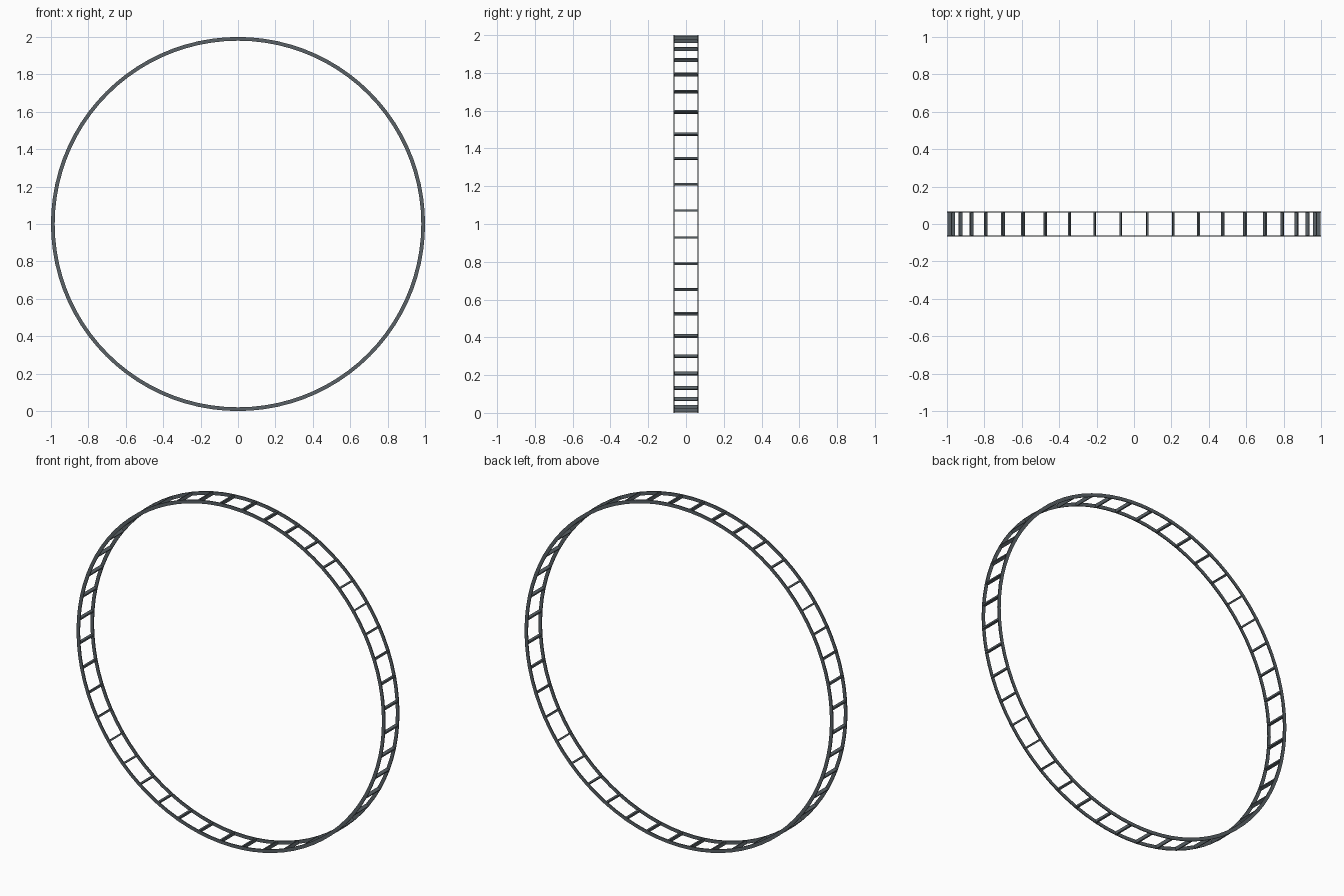
import bpy, bmesh, math
from mathutils import Matrix

if "Cube" in bpy.data.objects:
    bpy.data.objects.remove(bpy.data.objects["Cube"])

N = 44                    # rungs around the hoop
R_OUT, R_IN = 1.0, 0.98   # hoop radii
HALF_W = 0.067            # half width in y
RAIL_T = 0.005            # rail thickness in y
RUNG_T = 0.010            # rung thickness along the hoop

steel = bpy.data.materials.new("dark slate")
steel.diffuse_color = (0.10, 0.12, 0.133, 1)
steel.use_nodes = True
steel.node_tree.nodes["Principled BSDF"].inputs["Base Color"].default_value = steel.diffuse_color


def finish(name, bm):
    bmesh.ops.recalc_face_normals(bm, faces=bm.faces)
    me = bpy.data.meshes.new(name)
    bm.to_mesh(me)
    bm.free()
    me.materials.append(steel)
    ob = bpy.data.objects.new(name, me)
    bpy.context.collection.objects.link(ob)
    return ob


# Flat ring rails, front and back
def rail(name, y0, y1, seg=88):
    bm = bmesh.new()
    rings = []
    for i in range(seg):
        a = 2 * math.pi * i / seg
        c, s = math.cos(a), math.sin(a)
        rings.append([bm.verts.new((r * c, y, 1 + r * s))
                      for r, y in ((R_OUT, y0), (R_OUT, y1), (R_IN, y1), (R_IN, y0))])
    for i in range(seg):
        p, q = rings[i], rings[(i + 1) % seg]
        for k in range(4):
            bm.faces.new((p[k], p[(k + 1) % 4], q[(k + 1) % 4], q[k]))
    return finish(name, bm)


rail("front_rail", -HALF_W, -HALF_W + RAIL_T)
rail("back_rail", HALF_W - RAIL_T, HALF_W)

# Rungs joining the rails
bm = bmesh.new()
length = 2 * (HALF_W - RAIL_T)
for i in range(N):
    a = 2 * math.pi * (i + 0.5) / N
    m = (Matrix.Translation((0, 0, 1)) @ Matrix.Rotation(-a, 4, 'Y')
         @ Matrix.Translation(((R_OUT + R_IN) / 2, 0, 0))
         @ Matrix.Diagonal((R_OUT - R_IN - 0.001, length, RUNG_T, 1)))
    bmesh.ops.create_cube(bm, size=1, matrix=m)
finish("rungs", bm)
